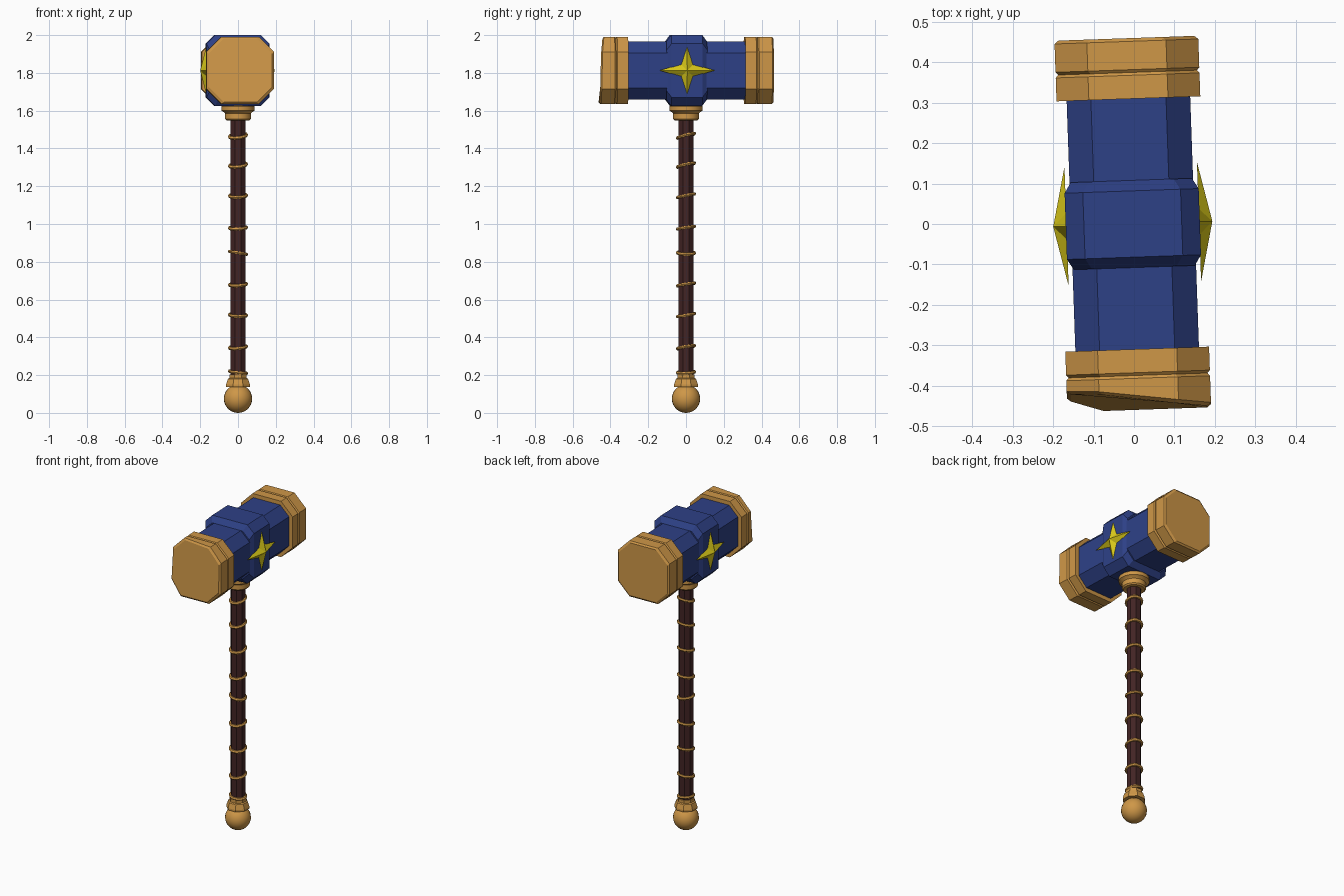
import bpy, bmesh, math
from mathutils import Matrix, Vector

old = bpy.data.objects.get("Cube")
if old:
    bpy.data.objects.remove(old, do_unlink=True)


def material(name, rgb):
    m = bpy.data.materials.new(name)
    m.use_nodes = True
    m.diffuse_color = (*rgb, 1)
    m.node_tree.nodes["Principled BSDF"].inputs["Base Color"].default_value = (*rgb, 1)
    return m


GOLD = material("warm gold", (0.62, 0.31, 0.064))
BLUE = material("deep blue", (0.027, 0.052, 0.24))
WOOD = material("dark red wood", (0.055, 0.018, 0.018))
YELLOW = material("bright yellow", (0.68, 0.57, 0.01))

HEAD_Z = 1.813
HEAD = Matrix.Translation((-0.003, 0, HEAD_Z)) @ Matrix.Rotation(math.radians(2), 4, 'Z')


def finish(name, bm, mat, matrix=Matrix(), smooth=None):
    bmesh.ops.recalc_face_normals(bm, faces=bm.faces[:])
    bm.transform(matrix)
    me = bpy.data.meshes.new(name)
    bm.to_mesh(me)
    bm.free()
    me.materials.append(mat)
    ob = bpy.data.objects.new(name, me)
    bpy.context.collection.objects.link(ob)
    if smooth:
        bpy.ops.object.select_all(action='DESELECT')
        ob.select_set(True)
        bpy.context.view_layer.objects.active = ob
        bpy.ops.object.shade_smooth_by_angle(angle=math.radians(smooth))
    return ob


def loft(rings):
    """Skin a list of closed point rings and cap both ends."""
    bm = bmesh.new()
    vs = [[bm.verts.new(p) for p in r] for r in rings]
    n = len(vs[0])
    for a, b in zip(vs, vs[1:]):
        for i in range(n):
            j = (i + 1) % n
            bm.faces.new((a[i], a[j], b[j], b[i]))
    bm.faces.new(vs[0])
    bm.faces.new(vs[-1])
    return bm


def octagon(y, hx, hz, c):
    """Chamfered rectangle across the head axis."""
    q = [(hx, hz - c), (hx - c, hz), (c - hx, hz), (-hx, hz - c),
         (-hx, c - hz), (c - hx, -hz), (hx - c, -hz), (hx, c - hz)]
    return [(x, y, z) for x, z in q]


def turned(name, profile, mat, sides, smooth=None):
    """Lathe a (radius, z) profile about the handle axis."""
    rings = [[(r * math.cos(2 * math.pi * (i + .5) / sides),
               r * math.sin(2 * math.pi * (i + .5) / sides), z)
              for i in range(sides)] for r, z in profile]
    return finish(name, loft(rings), mat, smooth=smooth)


# Hammer head core and raised centre band
finish("head_core", loft([octagon(y, 0.153, 0.153, 0.06) for y in (-0.33, 0.33)]), BLUE, HEAD)
finish("head_band", loft([octagon(y, hx, hz, 0.045) for y, hx, hz in (
    (-0.108, 0.150, 0.153), (-0.082, 0.166, 0.187),
    (0.082, 0.166, 0.187), (0.108, 0.150, 0.153))]), BLUE, HEAD)

# Grooved striking caps; the front face is worn back on one upper corner
CAP = ((0.31, 0.178), (0.368, 0.178), (0.375, 0.172), (0.382, 0.178), (0.452, 0.178), (0.46, 0.168))
WEAR = (0.004, 0.014, 0.04, 0.044, 0.026, 0, 0, 0)
for name, s in (("front_cap", -1), ("back_cap", 1)):
    rings = [octagon(s * y, h, h, 0.08) for y, h in CAP]
    if s < 0:
        for r in rings[-2:]:
            r[:] = [(x, y + w, z) for (x, y, z), w in zip(r, WEAR)]
    finish(name, loft(rings), GOLD, HEAD)

# Four-pointed stars on both sides
for name, s in (("left_star", 1), ("right_star", -1)):
    bm = bmesh.new()
    rim = []
    for i in range(8):
        a = i * math.pi / 4
        r = 0.046 if i % 2 else (0.132 if i % 4 else 0.148)
        rim.append(bm.verts.new((s * 0.164, r * math.cos(a), r * math.sin(a))))
    tip = bm.verts.new((s * 0.197, 0, 0))
    for i in range(8):
        bm.faces.new((rim[i], rim[(i + 1) % 8], tip))
    bm.faces.new(rim)
    finish(name, bm, YELLOW, HEAD)

# Handle, collars and pommel
turned("handle", [(0.043, 0.13), (0.043, 1.60)], WOOD, 8)
turned("upper_collar", [(0.062, 1.548), (0.070, 1.556), (0.070, 1.586), (0.076, 1.592),
                        (0.090, 1.600), (0.090, 1.622), (0.080, 1.632)], GOLD, 16, 30)
turned("lower_collar", [(0.068, 0.138), (0.068, 0.150), (0.058, 0.180),
                        (0.050, 0.184), (0.050, 0.203)], GOLD, 8)
bm = bmesh.new()
bmesh.ops.create_uvsphere(bm, u_segments=24, v_segments=16, radius=0.075)
finish("pommel", bm, GOLD, Matrix.Translation((0, 0, 0.075)), 60)

# Tilted wire rings along the handle: height, slope in x, slope in y
RINGS = ((1.467, 0.10, 0.25), (1.312, 0.10, 0.22), (1.150, 0.03, 0.20),
         (0.980, 0.04, 0.15), (0.847, -0.16, -0.02), (0.680, 0.05, 0.15),
         (0.518, -0.03, 0.16), (0.348, 0.08, 0.16), (0.215, -0.12, 0.05))
for n, (z0, sx, sy) in enumerate(RINGS):
    bm = bmesh.new()
    N, M = 16, 6
    grid = []
    for i in range(N):
        a = 2 * math.pi * i / N
        row = []
        for j in range(M):
            b = 2 * math.pi * j / M
            r = 0.045 + 0.009 * math.cos(b)
            x, y = r * math.cos(a), r * math.sin(a)
            row.append(bm.verts.new((x, y, z0 + sx * x + sy * y + 0.009 * math.sin(b))))
        grid.append(row)
    for i in range(N):
        for j in range(M):
            k, l = (i + 1) % N, (j + 1) % M
            bm.faces.new((grid[i][j], grid[k][j], grid[k][l], grid[i][l]))
    finish(f"handle_ring_{n + 1}", bm, GOLD, smooth=40)
